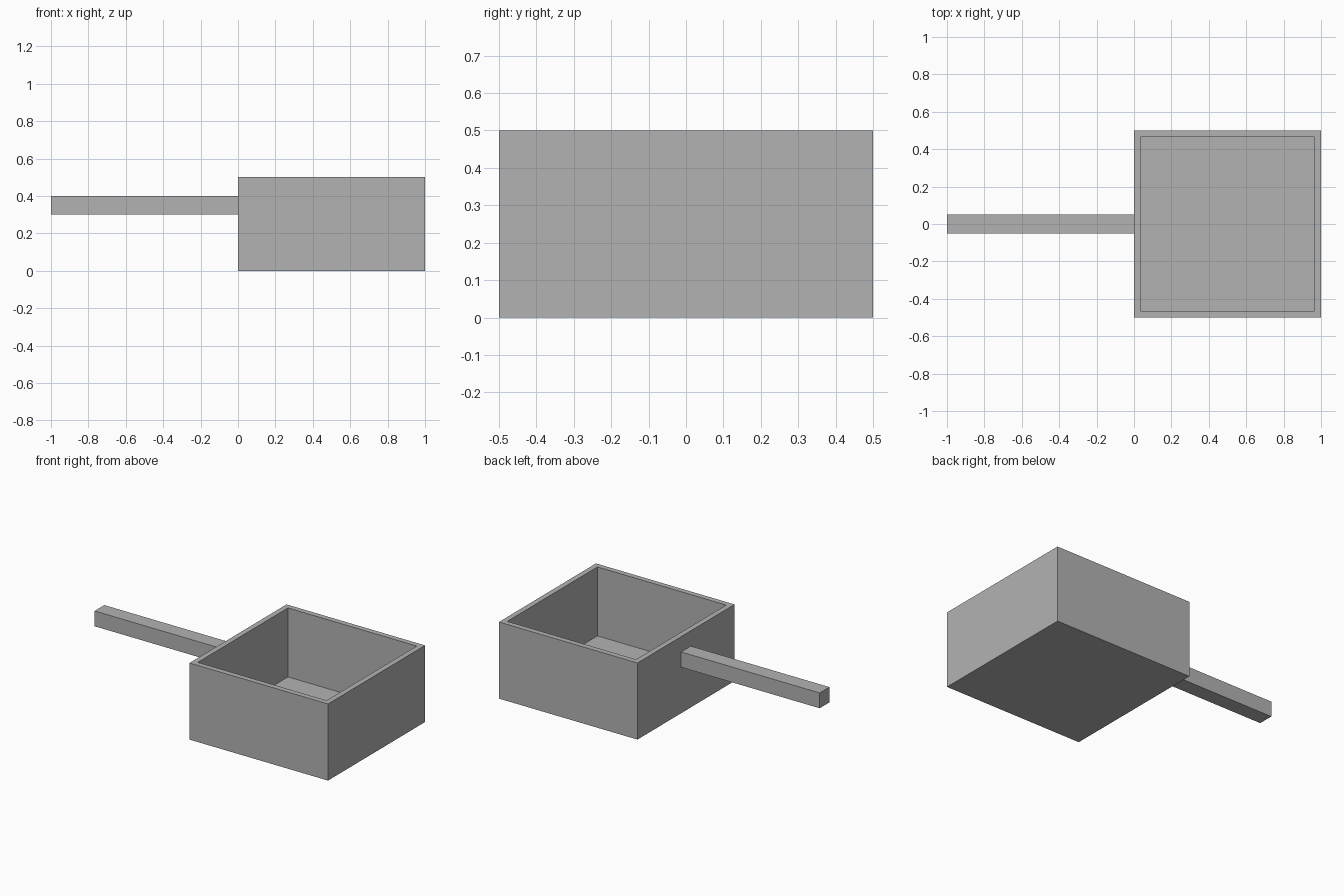
import bpy
import bmesh
from mathutils import Matrix, Vector

default = bpy.data.objects.get("Cube")
if default:
    bpy.data.objects.remove(default, do_unlink=True)

GREY = (0.45, 0.45, 0.45, 1.0)
metal = bpy.data.materials.new("plain_grey")
metal.use_nodes = True
metal.diffuse_color = GREY
metal.node_tree.nodes["Principled BSDF"].inputs["Base Color"].default_value = GREY

WALL = 0.05
HEIGHT = 0.5


def add_box(name, centre, size, edit=None):
    """Make a box object, optionally reshaped by an edit function."""
    bm = bmesh.new()
    matrix = Matrix.Translation(centre) @ Matrix.Diagonal((*size, 1))
    bmesh.ops.create_cube(bm, size=1, matrix=matrix)
    if edit:
        edit(bm)
    mesh = bpy.data.meshes.new(name)
    bm.to_mesh(mesh)
    bm.free()
    mesh.materials.append(metal)
    obj = bpy.data.objects.new(name, mesh)
    bpy.context.collection.objects.link(obj)
    return obj


def hollow(bm):
    """Inset the top face as a rim and sink the middle to the pan floor."""
    bm.normal_update()
    top = max(bm.faces, key=lambda f: f.calc_center_median().z)
    bmesh.ops.inset_region(bm, faces=[top], thickness=WALL)
    floor = bmesh.ops.extrude_discrete_faces(bm, faces=[top])["faces"][0]
    bmesh.ops.translate(bm, verts=floor.verts, vec=Vector((0, 0, WALL - HEIGHT)))
    bmesh.ops.recalc_face_normals(bm, faces=bm.faces)


# Square open pan
add_box("pan_body", (0.5, 0, HEIGHT / 2), (1, 1, HEIGHT), hollow)

# Straight handle on the right side
add_box("handle", (-0.5, 0, 0.35), (1, 0.1, 0.1))
